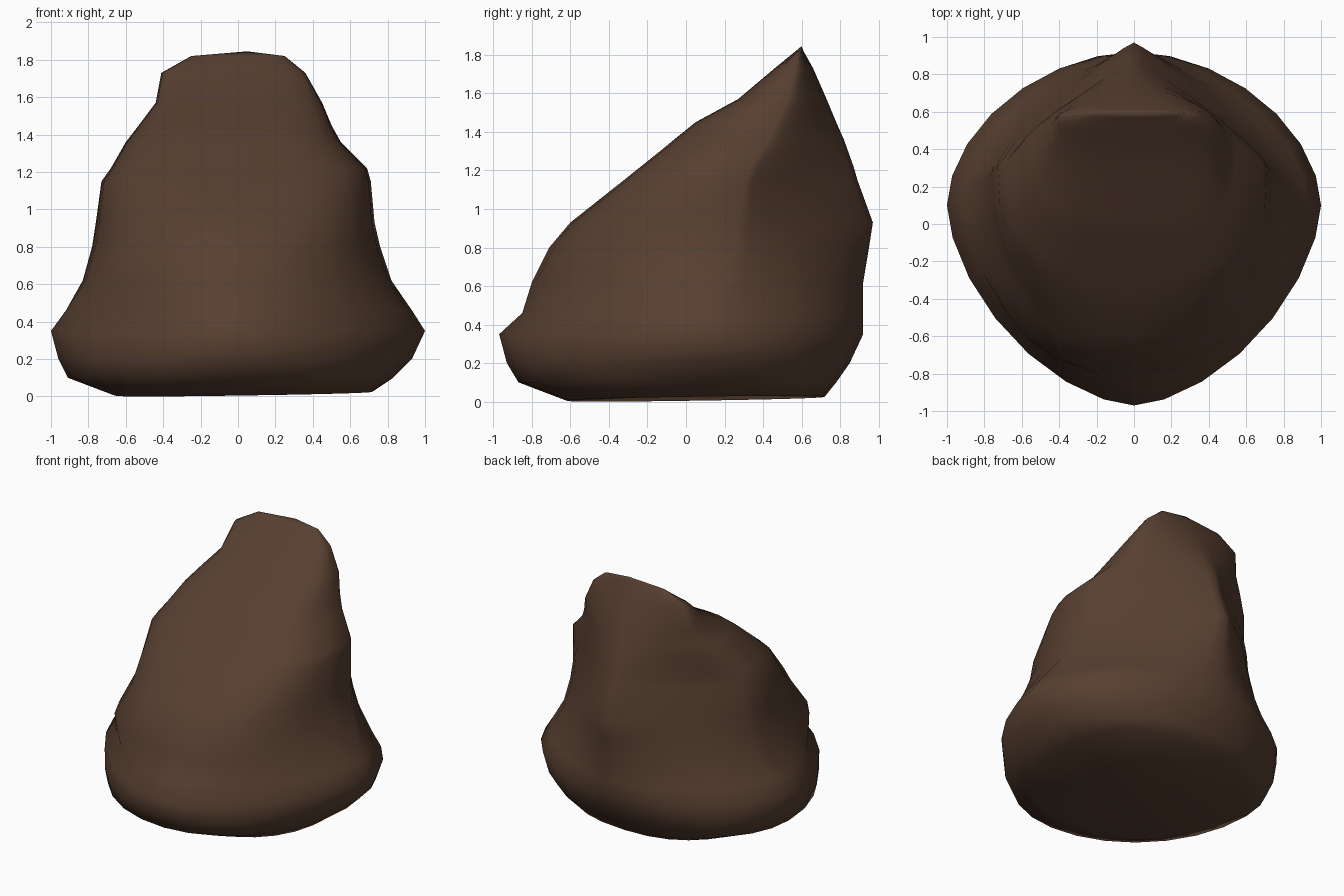
import bpy, bmesh, math

SEGMENTS = 28

# Horizontal slices: z, left x, right x, y of widest point, front y, back y,
# front roundness, back roundness (2 = ellipse, lower = pointed, higher = boxy)
SLICES = [
    (0.02, -0.66, 0.72, 0.06, -0.62, 0.72, 2.4, 2.3),
    (0.10, -0.91, 0.83, 0.09, -0.87, 0.78, 2.0, 2.15),
    (0.20, -0.96, 0.93, 0.10, -0.93, 0.85, 1.82, 2.0),
    (0.35, -1.00, 1.00, 0.10, -0.97, 0.92, 1.65, 1.82),
    (0.46, -0.92, 0.93, 0.13, -0.85, 0.92, 1.75, 1.65),
    (0.62, -0.83, 0.82, 0.21, -0.80, 0.92, 2.1, 1.45),
    (0.80, -0.78, 0.76, 0.25, -0.71, 0.95, 2.15, 1.27),
    (0.93, -0.76, 0.73, 0.28, -0.60, 0.97, 2.25, 1.15),
    (1.15, -0.73, 0.71, 0.31, -0.35, 0.89, 2.7, 1.12),
    (1.22, -0.68, 0.69, 0.34, -0.26, 0.87, 2.9, 1.13),
    (1.36, -0.60, 0.55, 0.43, -0.09, 0.82, 3.2, 1.25),
    (1.45, -0.53, 0.50, 0.47, 0.02, 0.78, 3.2, 1.4),
    (1.57, -0.44, 0.45, 0.53, 0.24, 0.73, 3.0, 1.6),
    (1.73, -0.41, 0.36, 0.57, 0.46, 0.66, 2.8, 1.8),
    (1.82, -0.25, 0.25, 0.59, 0.57, 0.61, 2.2, 2.0),
]


def slice_point(s, i):
    z, xl, xr, ym, yf, yb, nf, nb = s
    a = 2 * math.pi * i / SEGMENTS
    c, sn = math.cos(a), math.sin(a)
    n = nb if sn > 0 else nf
    # the front left shoulder is boxier low down, the right one higher up
    if sn < 0 and ((c < 0 and 0.5 < z < 0.7) or (c > 0 and 0.9 < z < 1.3)):
        n += 0.35
    x = abs(c) ** (2 / n) * (xr if c > 0 else xl)
    y = ym + abs(sn) ** (2 / n) * ((yb if sn > 0 else yf) - ym)
    # shallow hollow down the middle of the front slope
    if sn < 0 and 1.1 < z < 1.6:
        y += 0.03 * max(0, 1 - (x / 0.4) ** 2)
    return (x, y, z)


# Loft the boulder through its slices
bm = bmesh.new()
rings = [[bm.verts.new(slice_point(s, i)) for i in range(SEGMENTS)] for s in SLICES]
for low, high in zip(rings, rings[1:]):
    for i in range(SEGMENTS):
        j = (i + 1) % SEGMENTS
        bm.faces.new((low[i], low[j], high[j], high[i]))

# Close the slightly hollow, tilted underside and the crest
bottom = bm.verts.new((0, 0.05, 0.035))
crest = bm.verts.new((0.05, 0.60, 1.845))
for i in range(SEGMENTS):
    j = (i + 1) % SEGMENTS
    bm.faces.new((rings[0][j], rings[0][i], bottom))
    bm.faces.new((rings[-1][i], rings[-1][j], crest))
for v in rings[0]:
    v.co.z = max(0.0, 0.014 + 0.015 * (v.co.x + v.co.y))
bmesh.ops.recalc_face_normals(bm, faces=bm.faces)

mesh = bpy.data.meshes.new("boulder")
bm.to_mesh(mesh)
bm.free()
rock = bpy.data.objects.new("boulder", mesh)
bpy.context.collection.objects.link(rock)

# Brown stone
stone = bpy.data.materials.new("brown_stone")
stone.diffuse_color = (0.095, 0.05, 0.03, 1)
mesh.materials.append(stone)

bpy.context.view_layer.objects.active = rock
rock.select_set(True)
bpy.ops.object.shade_smooth_by_angle(angle=math.radians(75))
